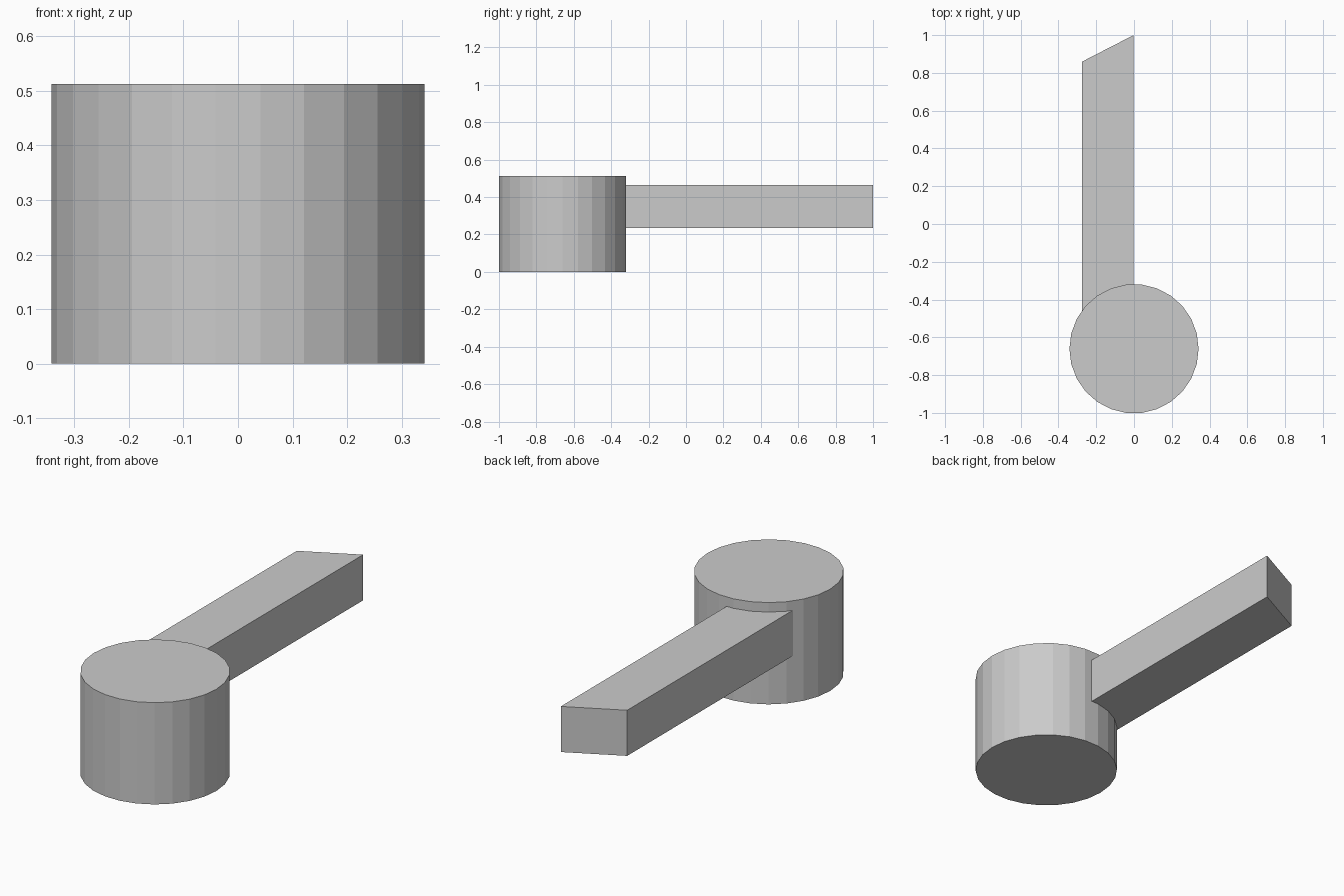
import bpy
import bmesh
from math import cos, sin, pi

cube = bpy.data.objects.get("Cube")
if cube:
    bpy.data.objects.remove(cube, do_unlink=True)

# Single matte grey
grey = bpy.data.materials.new("light grey")
grey.use_nodes = True
grey.diffuse_color = (0.6, 0.6, 0.6, 1)
grey.node_tree.nodes["Principled BSDF"].inputs["Base Color"].default_value = grey.diffuse_color

SIDES = 26
RADIUS = 0.342
CENTRE_Y = -1 + RADIUS * cos(pi / SIDES)


def rim_point(step, radius):
    a = 2 * pi * step / SIDES
    return radius * cos(a), CENTRE_Y + radius * sin(a)


def prism(name, outline, bottom, top):
    """Extrude a flat outline straight up between two heights."""
    bm = bmesh.new()
    face = bm.faces.new([bm.verts.new((x, y, bottom)) for x, y in outline])
    result = bmesh.ops.extrude_face_region(bm, geom=[face])
    verts = [v for v in result["geom"] if isinstance(v, bmesh.types.BMVert)]
    bmesh.ops.translate(bm, verts=verts, vec=(0, 0, top - bottom))
    bmesh.ops.recalc_face_normals(bm, faces=bm.faces)
    mesh = bpy.data.meshes.new(name)
    bm.to_mesh(mesh)
    bm.free()
    mesh.materials.append(grey)
    obj = bpy.data.objects.new(name, mesh)
    bpy.context.collection.objects.link(obj)
    return obj


# Faceted round head
prism("drum", [rim_point(i, RADIUS) for i in range(SIDES)], 0, 0.513)

# Arm with a slanted tip; its root follows the drum wall, slightly sunk in
root = [rim_point(step, RADIUS - 0.004) for step in (10, 9, 8, 7)]
arm = [(-0.002, -0.325), (-0.002, 1.0), (-0.274, 0.86), (-0.274, -0.465)] + root
prism("arm", arm, 0.235, 0.465)
